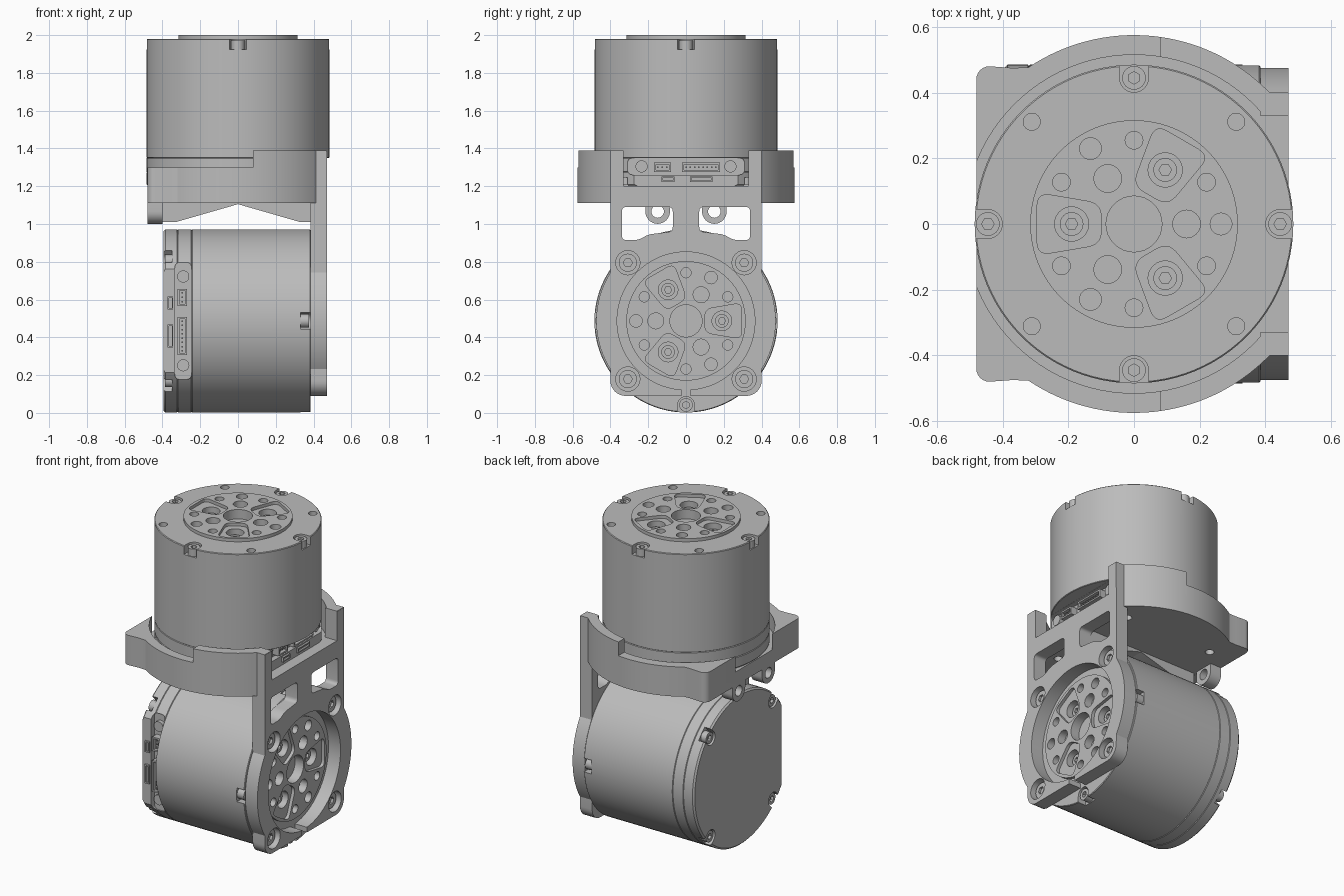
import bpy, bmesh
from math import cos, sin, radians
from mathutils import Matrix, Vector

if "Cube" in bpy.data.objects:
    bpy.data.objects.remove(bpy.data.objects["Cube"])

metal = bpy.data.materials.new("satin grey metal")
metal.use_nodes = True
GREY = (0.5, 0.5, 0.5, 1)
metal.diffuse_color = GREY
metal.node_tree.nodes["Principled BSDF"].inputs["Base Color"].default_value = GREY

ALONG_X = Matrix(((0, 0, 1, 0), (1, 0, 0, 0), (0, 1, 0, 0), (0, 0, 0, 1)))
ALONG_Y = Matrix(((1, 0, 0, 0), (0, 0, -1, 0), (0, 1, 0, 0), (0, 0, 0, 1)))
UP = Matrix.Identity(4)


# ---- helpers ----
def prism(bm, pts, lo, hi, frame=UP):
    """Extrude a 2D outline from lo to hi along the frame's z."""
    a = [bm.verts.new(frame @ Vector((p[0], p[1], lo))) for p in pts]
    b = [bm.verts.new(frame @ Vector((p[0], p[1], hi))) for p in pts]
    faces = [bm.faces.new(a[::-1]), bm.faces.new(b)]
    for i in range(len(a)):
        j = (i + 1) % len(a)
        faces.append(bm.faces.new((a[i], a[j], b[j], b[i])))
    bmesh.ops.recalc_face_normals(bm, faces=faces)


def arc(cx, cy, r, start, end, n):
    return [(cx + r * cos(radians(start + (end - start) * i / n)),
             cy + r * sin(radians(start + (end - start) * i / n))) for i in range(n + 1)]


def disc(cx, cy, r, n=32):
    return arc(cx, cy, r, 0, 360, n)[:-1]


def rect(x0, x1, y0, y1):
    return [(x0, y0), (x1, y0), (x1, y1), (x0, y1)]


def rounded(pts, r, n=5):
    """Round every corner of an outline."""
    out = []
    for i, p in enumerate(pts):
        p = Vector(p)
        a = p + (Vector(pts[i - 1]) - p).normalized() * r
        b = p + (Vector(pts[(i + 1) % len(pts)]) - p).normalized() * r
        for k in range(n + 1):
            t = k / n
            out.append(tuple(a * (1 - t) ** 2 + p * 2 * t * (1 - t) + b * t * t))
    return out


def turned(pts, angle):
    m = Matrix.Rotation(radians(angle), 2)
    return [tuple(m @ Vector(p)) for p in pts]


def make(name, bm):
    me = bpy.data.meshes.new(name)
    bm.to_mesh(me)
    bm.free()
    me.materials.append(metal)
    ob = bpy.data.objects.new(name, me)
    bpy.context.collection.objects.link(ob)
    return ob


def solid(name, *prisms):
    bm = bmesh.new()
    for p in prisms:
        prism(bm, *p)
    return make(name, bm)


def cut(ob, *prisms):
    """Subtract the prisms from the object and keep the result."""
    tool = solid("cutter", *prisms)
    tool.hide_render = True
    mod = ob.modifiers.new("cut", 'BOOLEAN')
    mod.operation, mod.solver, mod.object = 'DIFFERENCE', 'EXACT', tool
    me = bpy.data.meshes.new_from_object(ob.evaluated_get(bpy.context.evaluated_depsgraph_get()))
    ob.modifiers.clear()
    ob.data = me
    bpy.data.objects.remove(tool)


# ---- motor, built upright with its connector side towards +x ----
R, H, TOP = 0.485, 0.78, 0.80
profile = [(0, 0), (R - 0.01, 0), (R, 0.01)]
for groove in (0.075, 0.15):
    profile += [(R, groove - 0.003), (R - 0.004, groove), (R, groove + 0.003)]
profile += [(R, H - 0.004), (R - 0.004, H), (0.316, H), (0.316, TOP), (0, TOP)]
bm = bmesh.new()
ring = [bm.verts.new((r, 0, z)) for r, z in profile]
edges = [bm.edges.new(pair) for pair in zip(ring, ring[1:])]
bmesh.ops.spin(bm, geom=ring + edges, cent=(0, 0, 0), axis=(0, 0, 1), angle=radians(360), steps=96)
bmesh.ops.remove_doubles(bm, verts=bm.verts, dist=1e-5)
bmesh.ops.recalc_face_normals(bm, faces=bm.faces)
body = make("upper_motor_body", bm)

# Output flange pockets and hole pattern
pocket = rounded([(0.1, -0.062), (0.295, -0.095), (0.295, 0.095), (0.1, 0.062)], 0.04)
cut(body, *[(turned(pocket, a), TOP - 0.02, 1) for a in (60, 180, 300)])
holes = [(disc(0, 0, 0.085), TOP - 0.06, 1)]
for a in (0, 120, 240):
    holes += [(turned(disc(0.265, 0, 0.033), a), TOP - 0.05, 1),
              (turned(disc(0.16, 0, 0.042), a), TOP - 0.05, 1),
              (turned(disc(0.19, 0, 0.052), a + 60), TOP - 0.07, 1)]
holes += [(turned(disc(0.255, 0, 0.027, 20), 30 + 60 * k), TOP - 0.04, 1) for k in range(6)]
holes += [(turned(disc(0.44, 0, 0.026, 20), 45 + 90 * k), H - 0.03, 1) for k in range(4)]
cut(body, *holes)

# Rim notches on the face, corner notches on the rear cap
notch = arc(0.445, 0, 0.044, 90, 270, 16) + [(0.6, -0.044), (0.6, 0.044)]
cut(body, *[(turned(notch, 90 * k), H - 0.055, 1) for k in range(4)],
    *[(turned(notch, 45 + 90 * k), -0.1, 0.045) for k in range(4)])

# Flat and recess for the connector
cut(body, (rect(0.4, 0.6, -0.5, 0.5), -0.1, 0.15))
cut(body, (rounded(rect(-0.31, 0.31, 0.06, 0.149), 0.03), 0.365, 0.6, ALONG_X))

# Cap screws with hex sockets
places = [(0.445, 90 * k, H - 0.06, H - 0.008, H - 0.03) for k in range(4)]
places += [(0.445, 45 + 90 * k, 0.008, 0.05, None) for k in range(4)]
places += [(0.19, 60 + 120 * k, TOP - 0.08, TOP - 0.05, TOP - 0.065) for k in range(3)]
screws = solid("upper_motor_screws",
               *[(turned(disc(r, 0, 0.036, 24), a), lo, hi) for r, a, lo, hi, s in places])
cut(screws, *[(turned(disc(r, 0, 0.019, 6), a), s if s else -0.1, 1 if s else 0.025)
              for r, a, lo, hi, s in places])

# Connector block: two sockets, two small plugs, two mounting bosses
sockets = ((-0.17, -0.08), (-0.02, 0.18))
plugs = ((-0.13, -0.06), (0.02, 0.14))
connector = solid("upper_motor_connector",
                  *[(rect(a, b, 0.075, 0.125), 0.36, 0.41, ALONG_X) for a, b in sockets],
                  *[(rect(a, b, 0.022, 0.052), 0.39, 0.412, ALONG_X) for a, b in plugs],
                  *[(disc(s * 0.235, 0.105, 0.032), 0.36, 0.39, ALONG_X) for s in (-1, 1)])
cut(connector, *[(rect(a + 0.01, b - 0.01, 0.085, 0.115), 0.385, 0.5, ALONG_X) for a, b in sockets],
    *[(rect(a + 0.008, b - 0.008, 0.03, 0.045), 0.4, 0.5, ALONG_X) for a, b in plugs])
pins = []
for (a, b), n in zip(sockets, (3, 8)):
    for k in range(n):
        y = a + 0.01 + (b - a - 0.02) * (k + 0.5) / n
        pins.append((rect(y - 0.004, y + 0.004, 0.096, 0.104), 0.38, 0.403, ALONG_X))
pin_set = solid("upper_motor_pins", *pins)

# Place the upper motor and a second one lying along x
lying = Matrix(((0, 0, 1, -0.395), (-1, 0, 0, 0), (0, -1, 0, 0.487), (0, 0, 0, 1)))
for part in (body, screws, connector, pin_set):
    twin = part.copy()
    twin.name = part.name.replace("upper", "lower")
    bpy.context.collection.objects.link(twin)
    part.matrix_world = Matrix.Translation((0, 0, 1.2))
    twin.matrix_world = lying

# ---- bracket: upright plate bolted to the lower motor ----
MID = 0.487
half = [(0.4, 1.385)] + arc(0, MID, 0.475, 32.6, -32.6, 20) + arc(0.32, 0.17, 0.08, 0, -90, 8)
plate = solid("bracket_plate",
              (half + [(-y, z) for y, z in reversed(half)], 0.384, 0.47, ALONG_X))
window = [(0.07, 0.96), (0.2, 0.945), (0.25, 0.915), (0.34, 0.915), (0.34, 1.09), (0.07, 1.09)]
cut(plate, (disc(0, MID, 0.365, 72), 0.3, 0.6, ALONG_X),
    (rounded(window, 0.025), 0.3, 0.6, ALONG_X),
    (rounded([(-y, z) for y, z in window], 0.025), 0.3, 0.6, ALONG_X),
    (rect(-0.33, 0.33, 1.2, 1.5), 0.3, 0.6, ALONG_X))
cut(plate, (rect(-0.025, 0.025, 0, 0.2), 0.3, 0.6, ALONG_X))
corners = [(sy * 0.308, MID + sz * 0.308) for sy in (-1, 1) for sz in (-1, 1)]
cut(plate, *[(disc(y, z, 0.064), 0.425, 0.6, ALONG_X) for y, z in corners])
bolts = solid("bracket_bolts", *[(disc(y, z, 0.048, 24), 0.42, 0.445, ALONG_X) for y, z in corners])
cut(bolts, *[(disc(y, z, 0.024, 6), 0.43, 0.6, ALONG_X) for y, z in corners])

# Tray that cradles the upper motor
half = ([(0.469, 0.4), (0.413, 0.4)] + arc(0, 0, 0.575, 45, 124, 32)
        + [(-0.37, 0.475)] + arc(-0.44, 0.44, 0.04, 90, 180, 6))
tray = solid("bracket_tray", (half + [(x, -y) for x, y in reversed(half)], 1.11, 1.388))
cut(tray, (disc(0, 0, 0.515, 96), 1.199, 1.6))
cut(tray, (rect(-0.7, 0.08, -0.7, 0.7), 1.3, 1.6))
cut(tray, (rect(0.3, 0.6, -0.33, 0.33), 1.2, 1.6))
cut(tray, *[(turned(disc(0.44, 0, 0.026, 20), 45 + 90 * k), 1, 1.18) for k in range(4)])

# Central rib under the tray and two drilled lugs at its back edge
rib = solid("bracket_rib", ([(-0.4, 1.12), (-0.4, 1.01), (-0.33, 1.01), (0, 1.105), (0.33, 1.01),
                             (0.39, 1.01), (0.39, 1.12)], -0.065, 0.065, ALONG_Y))
lug = [(0.065, 1.12)] + arc(0, 1.066, 0.065, 0, -180, 16) + [(-0.065, 1.12)]
lugs = solid("bracket_lugs", *[([(y + s * 0.15, z) for y, z in lug], -0.479, -0.4, ALONG_X)
                               for s in (-1, 1)])
cut(lugs, *[(disc(s * 0.15, 1.066, 0.033), -0.6, -0.3, ALONG_X) for s in (-1, 1)])

# Smooth round walls, keep machined edges crisp
bpy.ops.object.select_all(action='DESELECT')
for ob in (body, screws, connector, pin_set, plate, bolts, tray, rib, lugs):
    ob.select_set(True)
bpy.context.view_layer.objects.active = body
bpy.ops.object.shade_smooth_by_angle(angle=radians(25))
